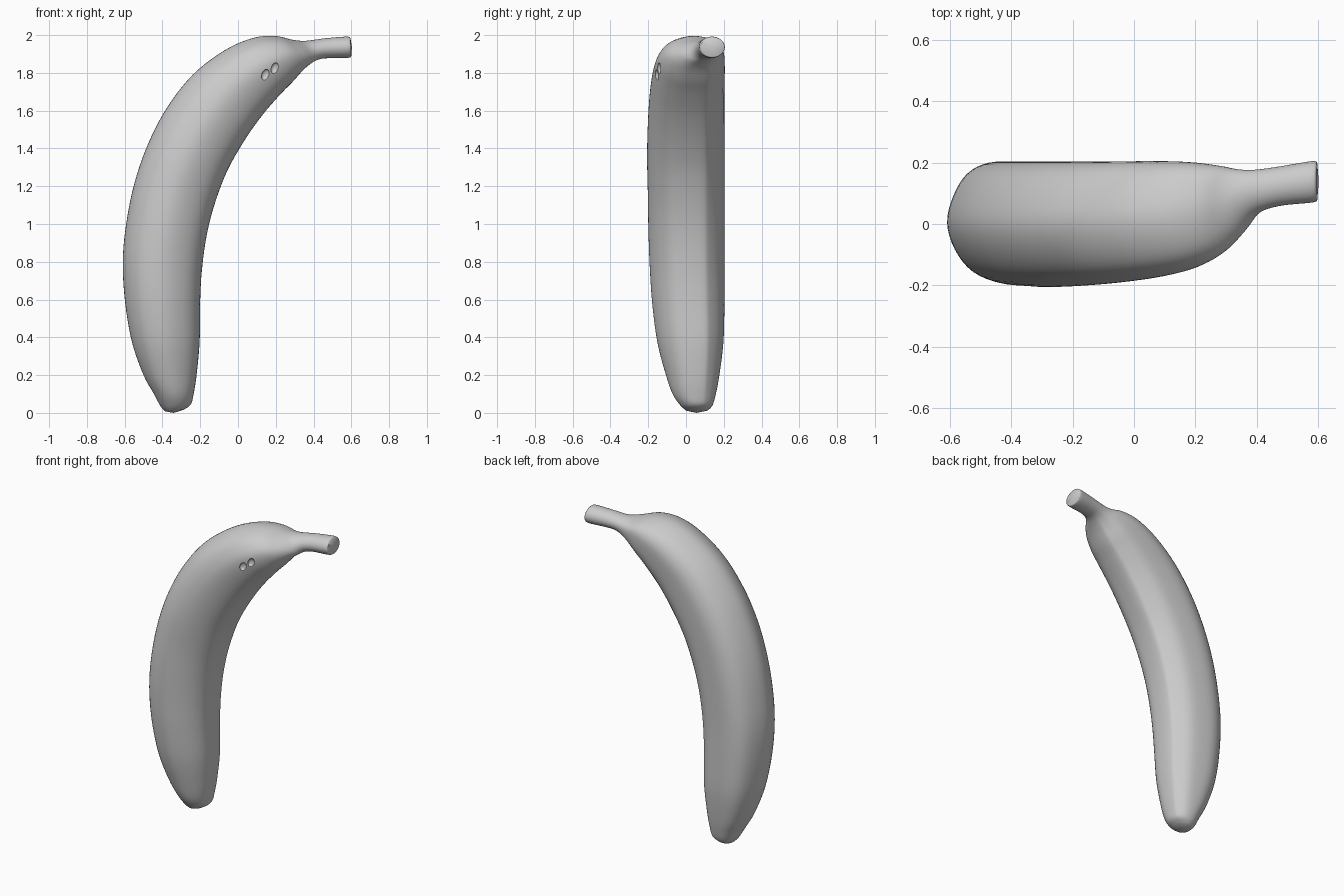
import bpy, bmesh, math
from mathutils import Vector
from mathutils.bvhtree import BVHTree

cube = bpy.data.objects.get("Cube")
if cube:
    bpy.data.objects.remove(cube, do_unlink=True)

grey = bpy.data.materials.new("plain grey")
grey.use_nodes = True
COLOUR = (0.6, 0.6, 0.6, 1)
grey.diffuse_color = COLOUR
grey.node_tree.nodes["Principled BSDF"].inputs["Base Color"].default_value = COLOUR

# Stations along the fruit: outer x, z, inner x, z, front y, back y, roundness
STATIONS = [
    (-0.385, 0.008, -0.285, 0.018, 0.00, 0.115, 1),
    (-0.41, 0.035, -0.25, 0.045, -0.03, 0.14, 0.7),
    (-0.445, 0.10, -0.235, 0.10, -0.07, 0.157, 0.4),
    (-0.50, 0.20, -0.22, 0.20, -0.105, 0.175, 0.2),
    (-0.56, 0.37, -0.205, 0.38, -0.15, 0.195, 0),
    (-0.597, 0.58, -0.203, 0.58, -0.177, 0.20, 0),
    (-0.61, 0.80, -0.194, 0.75, -0.19, 0.20, 0),
    (-0.592, 1.00, -0.17, 0.93, -0.197, 0.20, 0),
    (-0.55, 1.21, -0.128, 1.10, -0.20, 0.20, 0),
    (-0.48, 1.415, -0.06, 1.28, -0.204, 0.20, 0),
    (-0.38, 1.61, 0.03, 1.44, -0.20, 0.20, 0),
    (-0.24, 1.79, 0.125, 1.575, -0.19, 0.20, 0),
    (-0.07, 1.92, 0.22, 1.685, -0.172, 0.202, 0),
    (0.08, 1.985, 0.29, 1.755, -0.145, 0.20, 0.1),
    (0.20, 1.995, 0.345, 1.815, -0.10, 0.19, 0.3),
    (0.29, 1.975, 0.39, 1.852, -0.035, 0.178, 0.6),
    (0.36, 1.97, 0.43, 1.872, 0.03, 0.177, 0.9),
    (0.46, 1.983, 0.48, 1.878, 0.058, 0.187, 1),
    (0.575, 1.992, 0.585, 1.88, 0.07, 0.205, 1),
    (0.595, 1.985, 0.60, 1.89, 0.077, 0.20, 1),
]
# Ridged cross-section: 0..1 from outer to inner side, -1..1 from front to back
SECTION = [(0, 0), (0.05, 0.45), (0.16, 0.82), (0.33, 1), (0.55, 1), (0.78, 0.9),
           (0.95, 0.62), (1, 0.42), (1, 0), (0.96, -0.4), (0.83, -0.73),
           (0.62, -0.96), (0.42, -1), (0.2, -0.82), (0.06, -0.45)]


def smooth_list(points, steps, closed):
    """Catmull-Rom curve through a list of points."""
    n, out = len(points), []
    pick = (lambda i: points[i % n]) if closed else (lambda i: points[min(max(i, 0), n - 1)])
    for i in range(n if closed else n - 1):
        a, b, c, d = (Vector(pick(i + k)) for k in (-1, 0, 1, 2))
        for s in range(steps):
            t = s / steps
            out.append(0.5 * (2 * b + (c - a) * t + (2 * a - 5 * b + 4 * c - d) * t * t
                              + (3 * b - a - 3 * c + d) * t ** 3))
    if not closed:
        out.append(Vector(points[-1]))
    return out


section = smooth_list(SECTION, 4, True)
count = len(section)

# Banana body and stem: one lofted skin
bm = bmesh.new()
rings = []
for ox, oz, ix, iz, front, back, rnd in smooth_list(STATIONS, 5, False):
    ring = []
    for u, v in section:
        angle = math.atan2(v, 1 - 2 * u)
        u = u + ((1 - math.cos(angle)) / 2 - u) * rnd
        v = v + (math.sin(angle) - v) * rnd
        ring.append(bm.verts.new((ox + (ix - ox) * u,
                                  (front + back) / 2 + (back - front) / 2 * v,
                                  oz + (iz - oz) * u)))
    rings.append(ring)
for a, b in zip(rings, rings[1:]):
    for i in range(count):
        j = (i + 1) % count
        bm.faces.new((a[i], a[j], b[j], b[i]))
# Rounded blossom end and nearly flat stem end
for ring, centre in ((rings[0], (-0.34, 0.055, 0.0)), (rings[-1], (0.603, 0.138, 1.937))):
    tip = bm.verts.new(centre)
    for i in range(count):
        bm.faces.new((ring[i], ring[(i + 1) % count], tip))
bmesh.ops.recalc_face_normals(bm, faces=bm.faces)
tree = BVHTree.FromBMesh(bm)
mesh = bpy.data.meshes.new("banana")
bm.to_mesh(mesh)
bm.free()
mesh.materials.append(grey)
banana = bpy.data.objects.new("banana", mesh)
bpy.context.collection.objects.link(banana)

# Two small dents on the front, near the stem
for k, (x, z) in enumerate(((0.145, 1.79), (0.195, 1.825))):
    hit, normal, _, _ = tree.ray_cast(Vector((x, -1, z)), Vector((0, 1, 0)))
    bpy.ops.mesh.primitive_uv_sphere_add(segments=16, ring_count=10, radius=1, location=hit)
    cutter = bpy.context.object
    cutter.name = f"dent_cutter_{k + 1}"
    cutter.scale = (0.021, 0.016, 0.03)
    cutter.rotation_euler = (0, math.radians(20), 0)
    cutter.data.materials.append(grey)
    cutter.hide_render = True
    cut = banana.modifiers.new("dent", "BOOLEAN")
    cut.object, cut.operation, cut.solver = cutter, "DIFFERENCE", "EXACT"
    bpy.ops.object.select_all(action="DESELECT")
    bpy.context.view_layer.objects.active = banana
    banana.select_set(True)
    bpy.ops.object.modifier_apply(modifier=cut.name)
    bpy.data.objects.remove(cutter, do_unlink=True)

bpy.ops.object.shade_smooth_by_angle(angle=math.radians(40))
